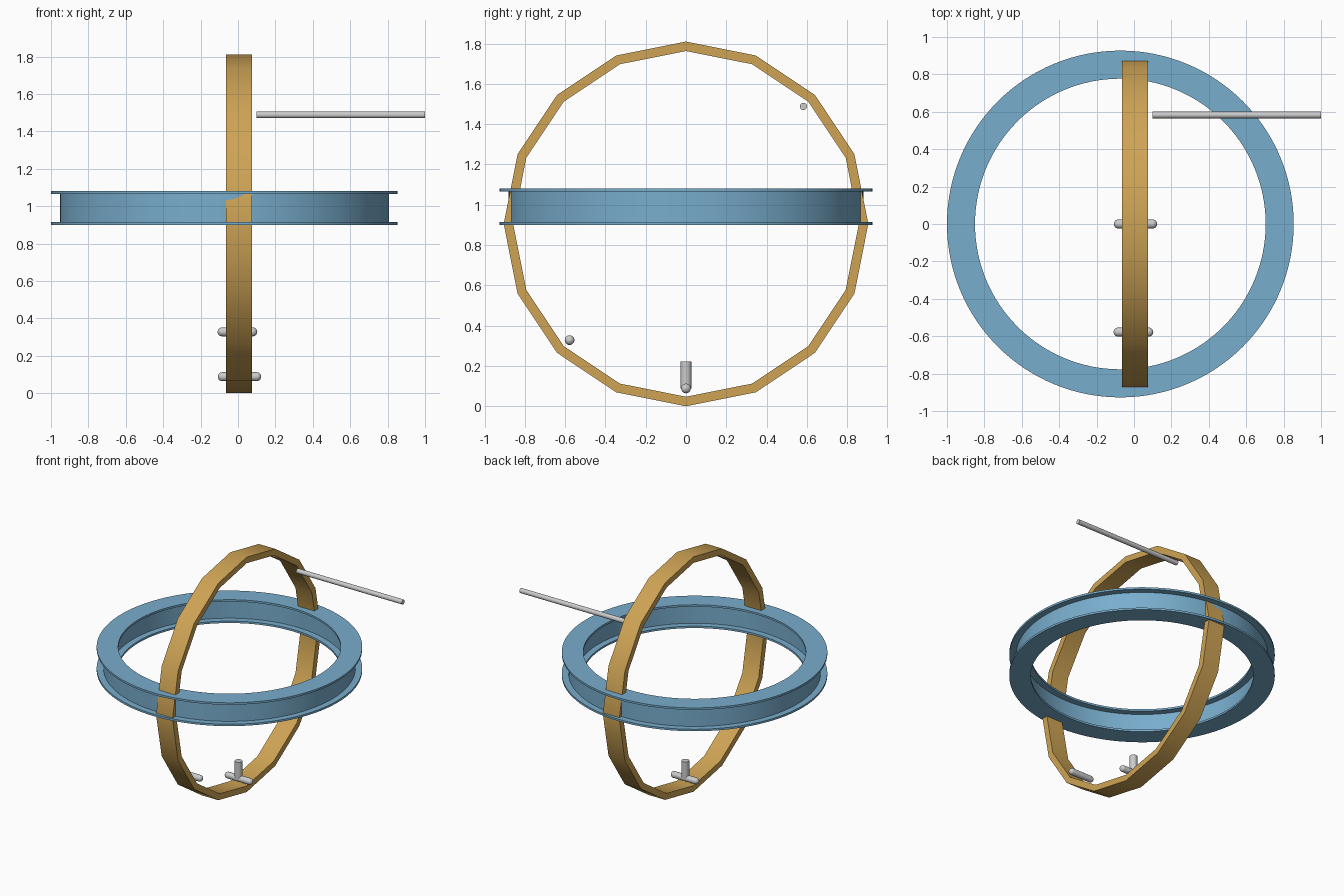
import bpy, bmesh
from math import sin, cos, pi, radians
from mathutils import Matrix, Vector

old = bpy.data.objects.get("Cube")
if old:
    bpy.data.objects.remove(old, do_unlink=True)


def material(name, rgb):
    m = bpy.data.materials.new(name)
    m.use_nodes = True
    m.diffuse_color = (*rgb, 1)
    m.node_tree.nodes["Principled BSDF"].inputs["Base Color"].default_value = (*rgb, 1)
    return m


blue = material("steel blue", (0.19, 0.42, 0.61))
gold = material("warm gold", (0.62, 0.37, 0.09))
grey = material("light grey", (0.60, 0.60, 0.60))


def lathe(name, profile, segments, mat, centre, along_x=False, closed=False):
    """Spin (radius, height) points around z, optionally turned to lie along x."""
    bm = bmesh.new()
    rings = []
    for r, h in profile:
        rings.append([bm.verts.new((r * cos(2 * pi * i / segments),
                                    r * sin(2 * pi * i / segments), h))
                      for i in range(segments)])
    pairs = list(zip(rings, rings[1:]))
    if closed:
        pairs.append((rings[-1], rings[0]))
    else:
        bm.faces.new(rings[0])
        bm.faces.new(rings[-1])
    for a, b in pairs:
        for i in range(segments):
            j = (i + 1) % segments
            bm.faces.new((a[i], a[j], b[j], b[i]))
    bmesh.ops.recalc_face_normals(bm, faces=bm.faces)
    if along_x:
        bm.transform(Matrix.Rotation(radians(90), 4, 'Y'))
    bm.transform(Matrix.Translation(Vector(centre)))
    mesh = bpy.data.meshes.new(name)
    bm.to_mesh(mesh)
    bm.free()
    mesh.materials.append(mat)
    obj = bpy.data.objects.new(name, mesh)
    bpy.context.collection.objects.link(obj)
    bpy.ops.object.select_all(action='DESELECT')
    obj.select_set(True)
    bpy.context.view_layer.objects.active = obj
    bpy.ops.object.shade_smooth_by_angle(angle=radians(30))
    return obj


def box_profile(r_in, r_out, half):
    return [(r_in, -half), (r_out, -half), (r_out, half), (r_in, half)]


def capsule_profile(radius, half, steps=6):
    cap = [(radius * cos(a), half - radius + radius * sin(a))
           for a in (pi / 2 * k / (steps + 0.3) for k in range(steps + 1))]
    return [(r, -h) for r, h in reversed(cap)] + cap


# Horizontal ring with an I-beam section
upper = [(0.88, 0.075), (0.927, 0.075), (0.927, 0.09),
         (0.777, 0.09), (0.777, 0.075), (0.825, 0.075)]
lower = [(r, -h) for r, h in reversed(upper)]
lathe("horizontal_ring", upper + lower, 128, blue, (-0.073, 0, 0.99), closed=True)

# Upright sixteen-sided hoop
lathe("upright_hoop", box_profile(0.858, 0.905, 0.07), 16, gold,
      (0.005, 0, 0.905), along_x=True, closed=True)

# Long pointer rod
lathe("pointer_rod", [(0.018, -0.45), (0.018, 0.45)], 24, grey,
      (0.55, 0.583, 1.488), along_x=True)

# Round-ended pins across the hoop
lathe("bottom_pin", capsule_profile(0.024, 0.116), 24, grey,
      (0.008, 0, 0.088), along_x=True)
lathe("side_pin", capsule_profile(0.024, 0.106), 24, grey,
      (-0.003, -0.578, 0.328), along_x=True)

# Short post standing on the bottom pin
lathe("bottom_post", [(0.027, -0.067), (0.027, 0.067)], 24, grey, (0.005, 0, 0.155))
